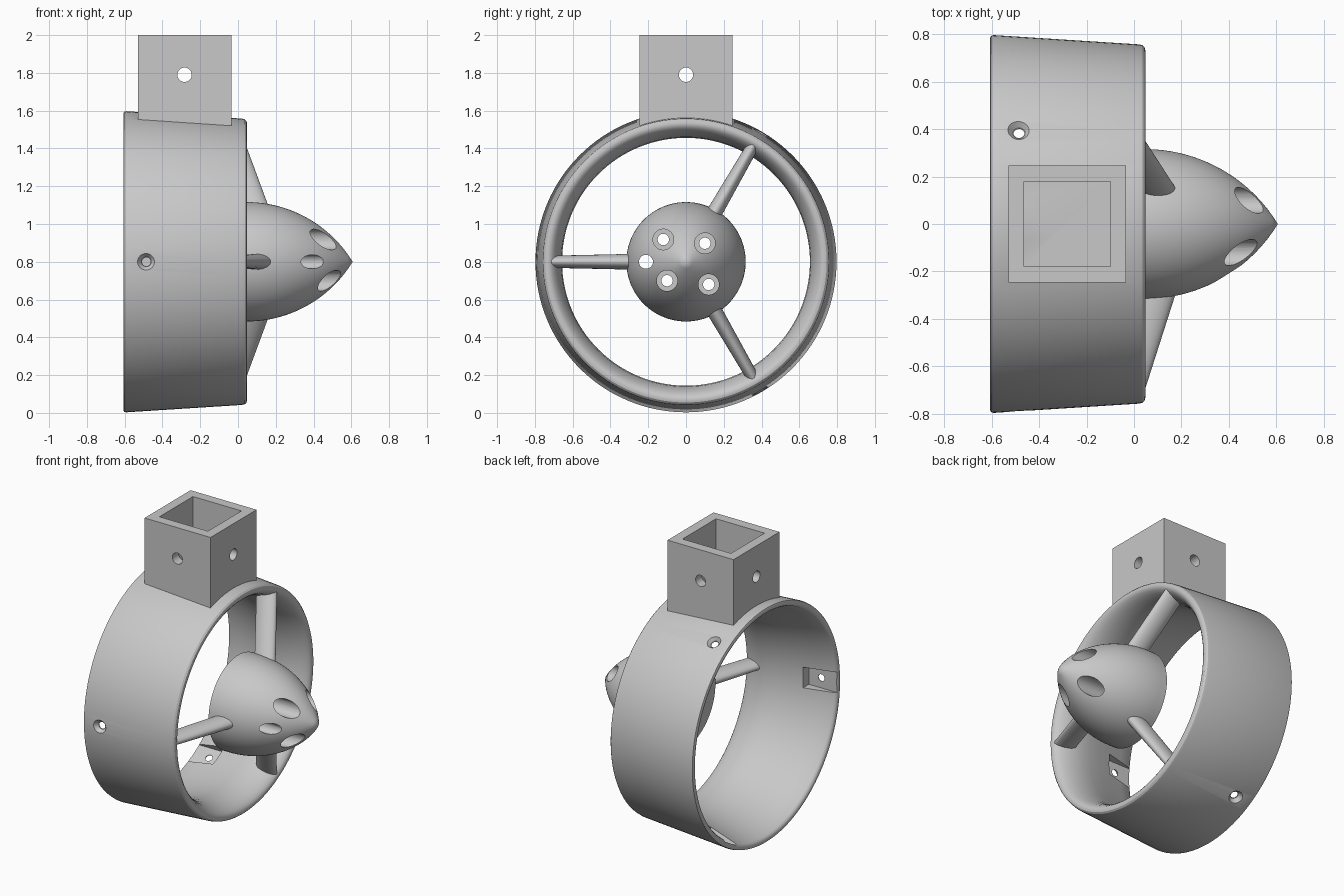
import bpy, bmesh, math
from mathutils import Matrix, Vector

cube = bpy.data.objects.get("Cube")
if cube:
    bpy.data.objects.remove(cube, do_unlink=True)

AXIS_Z = 0.8                       # height of the duct axis
ARMS = [math.radians(a) for a in (60, 180, 300)]

grey = bpy.data.materials.new("plain grey")
grey.use_nodes = True
grey.diffuse_color = (0.58, 0.58, 0.58, 1)
grey.node_tree.nodes["Principled BSDF"].inputs["Base Color"].default_value = (0.58, 0.58, 0.58, 1)


def finish(bm, name):
    bmesh.ops.recalc_face_normals(bm, faces=bm.faces)
    mesh = bpy.data.meshes.new(name)
    bm.to_mesh(mesh)
    bm.free()
    mesh.materials.append(grey)
    ob = bpy.data.objects.new(name, mesh)
    bpy.context.collection.objects.link(ob)
    return ob


def activate(ob):
    bpy.ops.object.select_all(action='DESELECT')
    ob.select_set(True)
    bpy.context.view_layer.objects.active = ob


def combine(target, tool, op='DIFFERENCE'):
    mod = target.modifiers.new("bool", 'BOOLEAN')
    mod.operation, mod.solver, mod.object = op, 'EXACT', tool
    activate(target)
    bpy.ops.object.modifier_apply(modifier=mod.name)
    bpy.data.objects.remove(tool, do_unlink=True)


def lathe(name, profile, closed, steps=128):
    """Turn (x, radius) points about the duct axis."""
    bm = bmesh.new()
    rings = []
    for x, r in profile:
        if r == 0:
            rings.append([bm.verts.new((x, 0, AXIS_Z))] * steps)
        else:
            rings.append([bm.verts.new((x, r * math.cos(t), AXIS_Z + r * math.sin(t)))
                          for t in (2 * math.pi * i / steps for i in range(steps))])
    pairs = list(zip(rings, rings[1:]))
    if closed:
        pairs.append((rings[-1], rings[0]))
    for a, b in pairs:
        for i in range(steps):
            j = (i + 1) % steps
            corners = list(dict.fromkeys((a[i], a[j], b[j], b[i])))
            bm.faces.new(corners)
    return finish(bm, name)


def rod(start, end, r1, r2=None):
    start, end = Vector(start), Vector(end)
    d = end - start
    turn = d.to_track_quat('Z', 'Y').to_matrix().to_4x4()
    bm = bmesh.new()
    bmesh.ops.create_cone(bm, cap_ends=True, segments=32, radius1=r1,
                          radius2=r1 if r2 is None else r2, depth=d.length,
                          matrix=Matrix.Translation((start + end) / 2) @ turn)
    return finish(bm, "cutter")


def box(name, lo, hi, matrix=Matrix()):
    lo, hi = Vector(lo), Vector(hi)
    bm = bmesh.new()
    bmesh.ops.create_cube(bm, size=1, matrix=matrix @ Matrix.Translation((lo + hi) / 2)
                          @ Matrix.Diagonal((*(hi - lo), 1)))
    return finish(bm, name)


def radial(x, r, a):
    return (x, r * math.cos(a), AXIS_Z + r * math.sin(a))


# Duct: airfoil section with a rounded lip at +x and a slimmer rounded edge at -x
outer = [(-0.607, 0.785), (-0.603, 0.794), (-0.592, 0.797), (0.02, 0.758), (0.036, 0.754),
         (0.045, 0.745), (0.048, 0.733), (0.045, 0.719), (0.036, 0.706)]
inner = [(0.015, 0.69), (-0.02, 0.674), (-0.07, 0.661), (-0.13, 0.656), (-0.2, 0.661),
         (-0.3, 0.68), (-0.4, 0.705), (-0.5, 0.731), (-0.59, 0.755), (-0.601, 0.763)]
duct = lathe("duct", outer + inner + [(-0.606, 0.773)], True)

# Square mounting socket with cross holes, trimmed clear of the bore
socket = box("socket", (-0.53, -0.247, 1.45), (-0.034, 0.247, 2))
combine(socket, box("cutter", (-0.465, -0.18, 1.58), (-0.1, 0.18, 2.2)))
combine(socket, rod((-0.283, -0.5, 1.79), (-0.283, 0.5, 1.79), 0.038))
combine(socket, rod((-0.8, 0, 1.79), (0.3, 0, 1.79), 0.038))
plug = [(0.1, 0), (0.1, 0.71)] + [(x, r + 0.008) for x, r in inner] + [(-0.7, 0.78), (-0.7, 0)]
combine(socket, lathe("cutter", plug, False))
combine(duct, socket, 'UNION')

# Tab pockets inside the trailing edge and countersunk screw holes
for a in ARMS:
    place = Matrix.Translation((0, 0, AXIS_Z)) @ Matrix.Rotation(a, 4, 'X')
    combine(duct, box("cutter", (-0.7, 0.6, -0.07), (-0.39, 0.762, 0.07), place))
    combine(duct, rod(radial(-0.485, 0.7, a), radial(-0.485, 0.85, a), 0.023))
    combine(duct, rod(radial(-0.485, 0.766, a), radial(-0.485, 0.797, a), 0.026, 0.05))

# Hub: ogive nose
R_HUB, X_ARC, X_TIP = 0.316, 0.045, 0.607
length = X_TIP - X_ARC
arc = (R_HUB ** 2 + length ** 2) / (2 * R_HUB)
nose = [(0, 0), (0, R_HUB)]
for i in range(24):
    dx = length * i / 24
    nose.append((X_ARC + dx, math.sqrt(arc ** 2 - dx ** 2) - arc + R_HUB))
hub = lathe("hub", nose + [(X_TIP, 0)], False)

# Counterbored motor screw holes and a cable hole
for y, z in ((-0.12, 0.118), (0.1, 0.098), (-0.1, -0.1), (0.12, -0.12)):
    z += AXIS_Z
    combine(hub, rod((0.12, y, z), (0.9, y, z), 0.055))
    combine(hub, rod((-0.2, y, z), (0.3, y, z), 0.03))
combine(hub, rod((-0.2, -0.212, AXIS_Z), (0.9, -0.212, AXIS_Z), 0.037))


# Struts: raked bars of oval section, slimmer toward the duct
def strut(name, a, depth=0.15, steps=32):
    bm = bmesh.new()
    ends = []
    for r, half in ((0.27, 0.042), (0.72, 0.032)):
        mid_x = 0.046 + (0.7 - r) * 0.32 - depth / 2
        ends.append([bm.verts.new((mid_x + depth / 2 * math.cos(t), r, half * math.sin(t)))
                     for t in (2 * math.pi * i / steps for i in range(steps))])
    for i in range(steps):
        j = (i + 1) % steps
        bm.faces.new((ends[0][i], ends[0][j], ends[1][j], ends[1][i]))
    for end in ends:
        bm.faces.new(end)
    bm.transform(Matrix.Translation((0, 0, AXIS_Z)) @ Matrix.Rotation(a, 4, 'X'))
    return finish(bm, name)


parts = [duct, hub]
for label, a in zip(("upper", "side", "lower"), ARMS):
    parts.append(strut(label + "_strut", a))

for ob in parts:
    activate(ob)
    bpy.ops.object.shade_smooth_by_angle(angle=math.radians(30))
